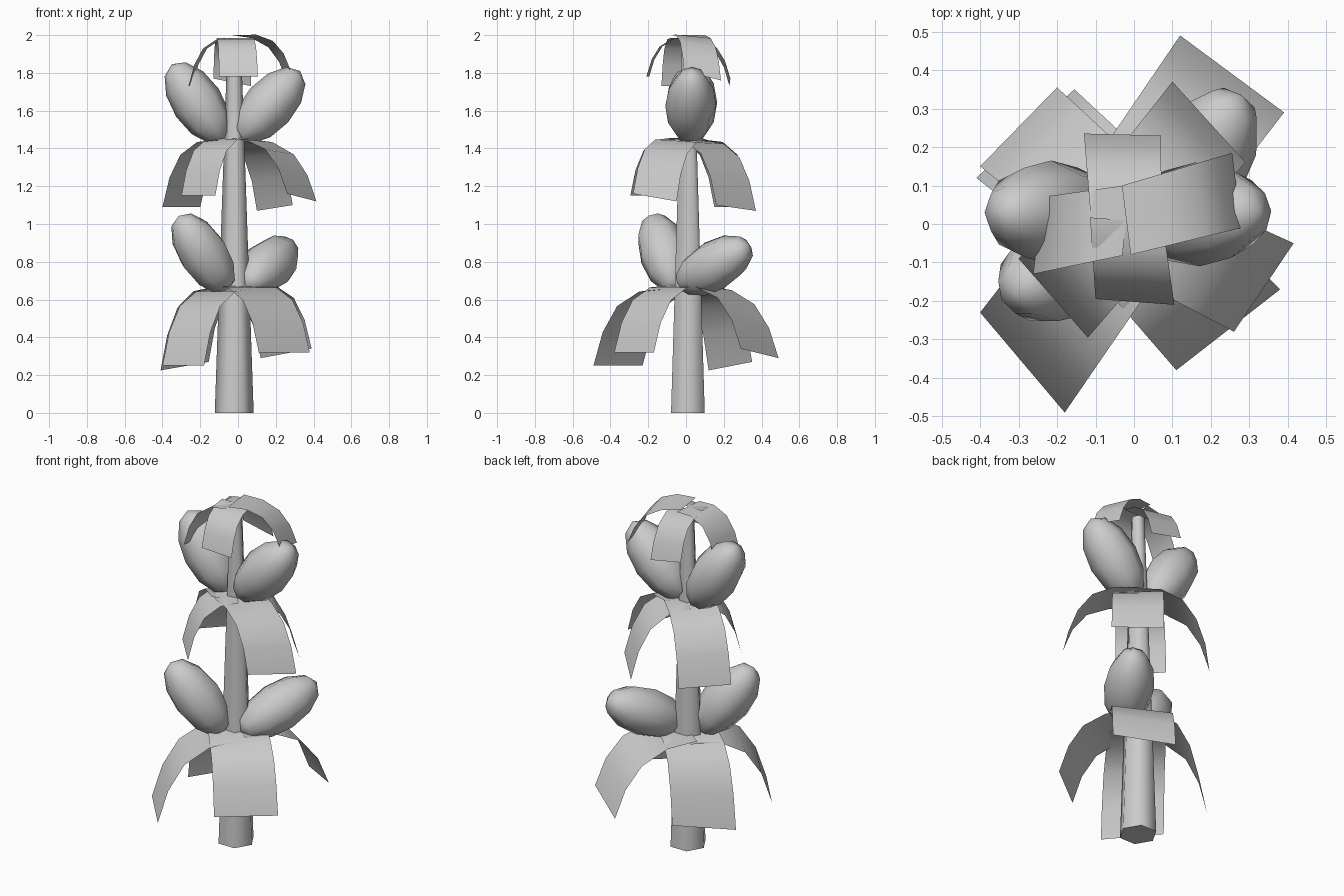
import bpy, bmesh
from mathutils import Vector

if "Cube" in bpy.data.objects:
    bpy.data.objects.remove(bpy.data.objects["Cube"])

CENTRE = Vector((-0.02, 0.01, 0))
PROFILE = [(0, 0), (0.36, 0.03), (0.67, 0.22), (0.87, 0.56), (1, 1)]   # outward, downward


def finish(bm, name):
    me = bpy.data.meshes.new(name)
    bm.to_mesh(me)
    bm.free()
    for p in me.polygons:
        p.use_smooth = len(p.vertices) < 6   # end caps stay flat
    ob = bpy.data.objects.new(name, me)
    bpy.context.collection.objects.link(ob)
    return ob


# Drooping strip leaf from the stalk to its two tip corners
def leaf(name, z, a, b):
    a, b = Vector(a), Vector(b)
    mid, half = (a + b) / 2, (b - a) / 2
    base = CENTRE + Vector((0, 0, z))
    flat = Vector((half.x, half.y, 0)) * 0.92
    bm = bmesh.new()
    rows = []
    for out, down in PROFILE:
        c = base.lerp(mid, out)
        c.z = z + (mid.z - z) * down
        h = flat.lerp(half, out)
        rows.append((bm.verts.new(c - h), bm.verts.new(c + h)))
    for r, s in zip(rows, rows[1:]):
        bm.faces.new((r[0], r[1], s[1], s[0]))
    bmesh.ops.recalc_face_normals(bm, faces=bm.faces)
    if sum(f.normal.z for f in bm.faces) < 0:
        bmesh.ops.reverse_faces(bm, faces=bm.faces)
    finish(bm, name)


# Egg-shaped pod leaning along a direction
def pod(name, centre, direction):
    bm = bmesh.new()
    bmesh.ops.create_uvsphere(bm, u_segments=8, v_segments=6, radius=1)
    ob = finish(bm, name)
    ob.scale = (0.135, 0.135, 0.245)
    ob.rotation_mode = 'QUATERNION'
    ob.rotation_quaternion = Vector(direction).to_track_quat('Z', 'Y')
    ob.location = centre


# Six-sided tapered stalk
bm = bmesh.new()
bmesh.ops.create_cone(bm, cap_ends=True, segments=6, radius1=0.103,
                      radius2=0.036, depth=1.95)
for v in bm.verts:
    v.co.z += 0.975
if max(v.co.y for v in bm.verts) > 0.1:   # points of the hexagon lie along x
    for v in bm.verts:
        v.co.x, v.co.y = v.co.y, -v.co.x
stalk = finish(bm, "stalk")
stalk.location = CENTRE

# Lower leaves
leaf("lower_leaf_1", 0.67, (0.12, 0.49, 0.29), (0.39, 0.29, 0.34))
leaf("lower_leaf_2", 0.665, (-0.41, 0.12, 0.225), (-0.155, 0.35, 0.27))
leaf("lower_leaf_3", 0.655, (-0.40, -0.23, 0.25), (-0.18, -0.49, 0.25))
leaf("lower_leaf_4", 0.675, (0.11, -0.38, 0.32), (0.38, -0.17, 0.32))

# Middle leaves
leaf("middle_leaf_1", 1.44, (0.10, 0.37, 1.07), (0.29, 0.16, 1.10))
leaf("middle_leaf_2", 1.445, (-0.40, 0.15, 1.09), (-0.20, 0.355, 1.09))
leaf("middle_leaf_3", 1.455, (-0.30, -0.09, 1.15), (-0.12, -0.295, 1.15))
leaf("middle_leaf_4", 1.45, (0.26, -0.28, 1.16), (0.415, -0.05, 1.12))

# Small crown leaves
leaf("crown_leaf_1", 2.0, (0.28, -0.01, 1.81), (0.255, 0.185, 1.76))
leaf("crown_leaf_2", 1.97, (-0.13, 0.235, 1.77), (0.07, 0.23, 1.73))
leaf("crown_leaf_3", 1.985, (-0.24, 0.07, 1.73), (-0.262, -0.13, 1.73))
leaf("crown_leaf_4", 1.985, (-0.10, -0.195, 1.78), (0.105, -0.21, 1.78))

# Pods resting in the leaf tiers
pod("lower_pod_left", (-0.185, -0.115, 0.845), (-0.526, -0.27, 0.806))
pod("lower_pod_right", (0.16, 0.15, 0.78), (0.48, 0.756, 0.44))
pod("upper_pod_left", (-0.215, 0.03, 1.642), (-0.553, 0, 0.833))
pod("upper_pod_right", (0.165, 0.025, 1.628), (0.668, 0.03, 0.744))
